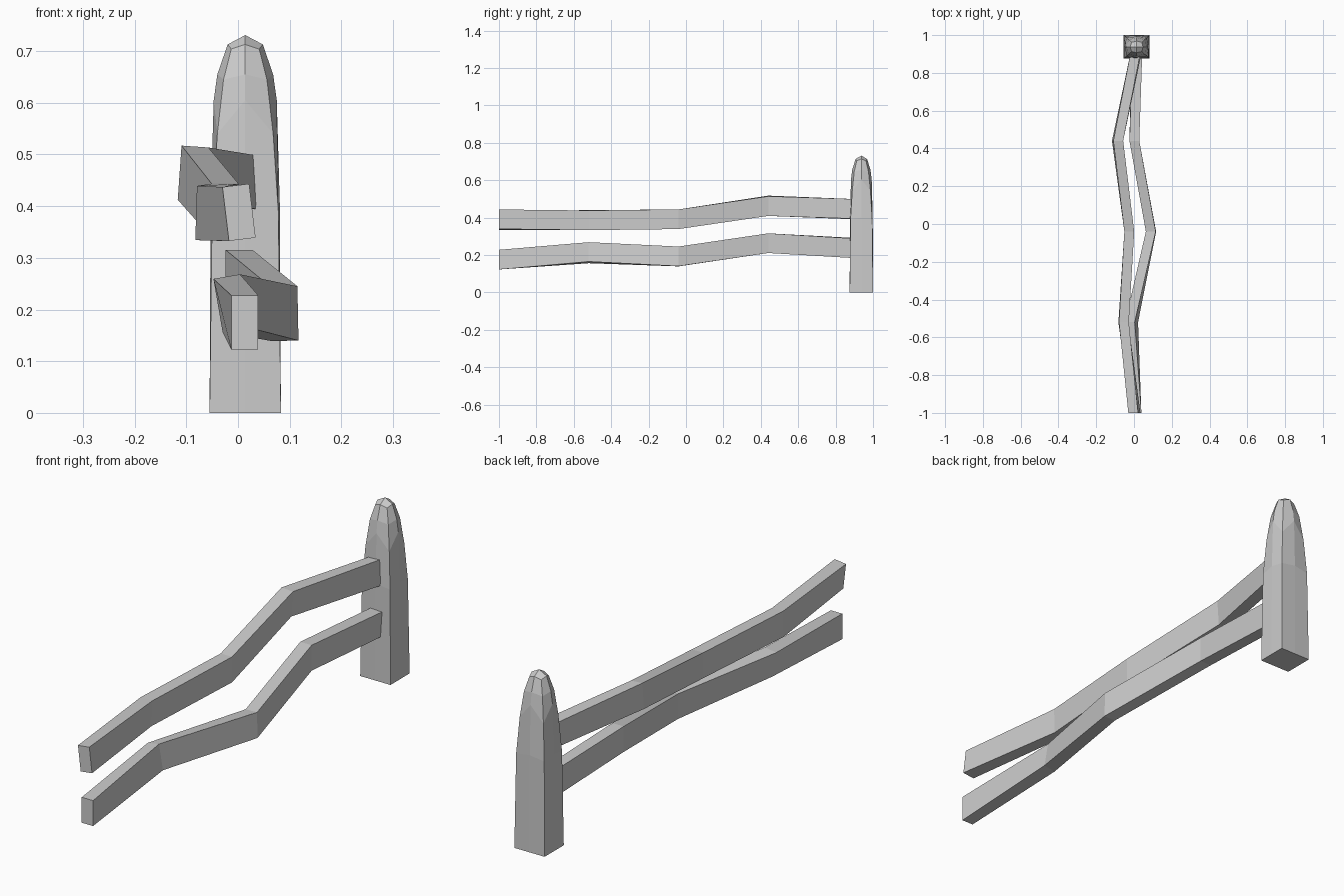
import bpy
from math import sin, cos

if "Cube" in bpy.data.objects:
    bpy.data.objects.remove(bpy.data.objects["Cube"])


def make_object(name, verts, faces):
    mesh = bpy.data.meshes.new(name)
    mesh.from_pydata(verts, [], faces)
    mesh.update()
    obj = bpy.data.objects.new(name, mesh)
    bpy.context.collection.objects.link(obj)
    return obj


def bridge(ring_count, n):
    return [(r * n + i, r * n + (i + 1) % n, (r + 1) * n + (i + 1) % n, (r + 1) * n + i)
            for r in range(ring_count - 1) for i in range(n)]


# Rails: bent planks, stations of (x, z, roll) spaced evenly along y
def rail(name, stations, w=0.052, h=0.105):
    verts = []
    for k, (x, z, roll) in enumerate(stations):
        for sx, sz in ((-1, -1), (1, -1), (1, 1), (-1, 1)):
            a, b = sx * w / 2, sz * h / 2
            verts.append((x + a * cos(roll) - b * sin(roll), -1 + 0.48 * k,
                          z + a * sin(roll) + b * cos(roll)))
    n = len(verts)
    faces = [f[::-1] for f in bridge(len(stations), 4)]
    make_object(name, verts, faces + [(0, 1, 2, 3), (n - 1, n - 2, n - 3, n - 4)])


rail("upper_rail", [(0.002, 0.388, 0.12), (-0.055, 0.386, -0.03), (-0.025, 0.391, 0),
                    (-0.087, 0.463, -0.07), (0.014, 0.444, 0.065)])
rail("lower_rail", [(0.013, 0.175, 0), (-0.013, 0.212, 0.17), (0.09, 0.192, 0.02),
                    (0.002, 0.263, 0), (0.015, 0.236, -0.06)])

# Post: square foot whose corners wear away toward a rounded top
# Rings of (side z, side half width, corner z, corner half width)
rings = [(0, 0.069, 0, 0.069), (0.40, 0.067, 0.39, 0.064), (0.605, 0.061, 0.54, 0.054),
         (0.655, 0.054, 0.645, 0.042), (0.713, 0.034, 0.704, 0.027)]
around = [(-1, -1), (0, -1), (1, -1), (1, 0), (1, 1), (0, 1), (-1, 1), (-1, 0)]
cx, cy = 0.014, 0.9375
verts = []
for sz, sr, kz, kr in rings:
    for a, b in around:
        corner = a * b != 0
        r = kr if corner else sr
        verts.append((cx + a * r, cy + b * r * 0.906, kz if corner else sz))
top = (len(rings) - 1) * 8
apex = len(verts)
verts.append((cx, cy, 0.731))
faces = bridge(len(rings), 8) + [tuple(reversed(range(8)))]
faces += [(apex, top + (i - 1) % 8, top + i, top + i + 1) for i in (0, 2, 4, 6)]
make_object("post", verts, faces)
